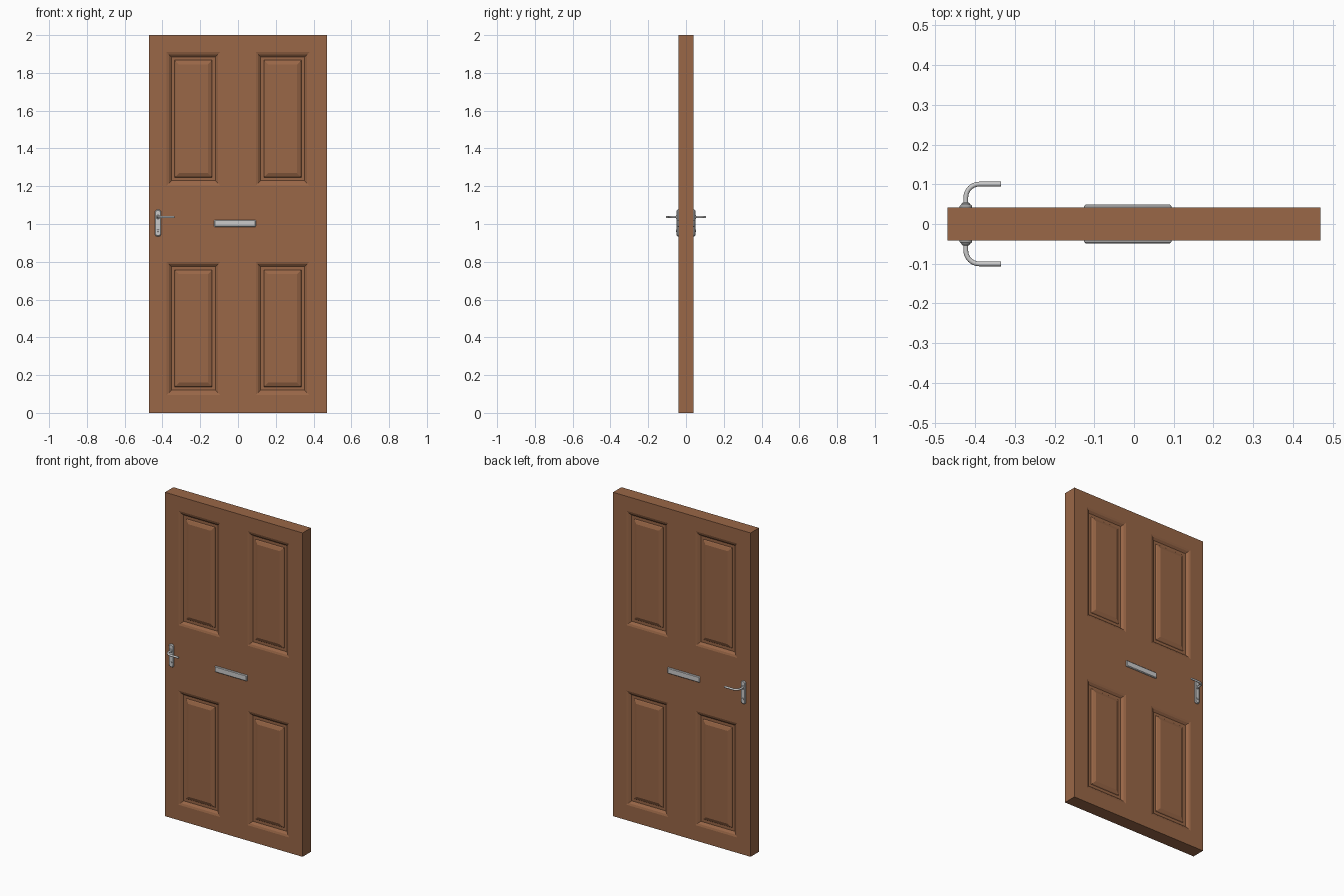
import bpy, bmesh
from math import sin, cos, pi, radians

if "Cube" in bpy.data.objects:
    bpy.data.objects.remove(bpy.data.objects["Cube"])

T = 0.041  # half thickness of the slab

wood = bpy.data.materials.new("brown_wood")
wood.diffuse_color = (0.32, 0.135, 0.063, 1)
wood.use_nodes = True
wood.node_tree.nodes["Principled BSDF"].inputs["Base Color"].default_value = wood.diffuse_color


def finish(name, bm, mat=None, smooth=True):
    """Turn a front-half bmesh into an object mirrored to the back."""
    bmesh.ops.recalc_face_normals(bm, faces=bm.faces)
    mesh = bpy.data.meshes.new(name)
    bm.to_mesh(mesh)
    bm.free()
    ob = bpy.data.objects.new(name, mesh)
    bpy.context.collection.objects.link(ob)
    if mat:
        mesh.materials.append(mat)
    if smooth:
        bpy.ops.object.select_all(action='DESELECT')
        ob.select_set(True)
        bpy.context.view_layer.objects.active = ob
        bpy.ops.object.shade_smooth_by_angle(angle=radians(35))
    mir = ob.modifiers.new("back_copy", 'MIRROR')
    mir.use_axis = (False, True, False)
    return ob


def loft(name, rings):
    """Skin a list of equal-length rings and cap both ends."""
    bm = bmesh.new()
    loops = [[bm.verts.new(p) for p in ring] for ring in rings]
    n = len(loops[0])
    for a, b in zip(loops, loops[1:]):
        for i in range(n):
            j = (i + 1) % n
            bm.faces.new((a[i], a[j], b[j], b[i]))
    bm.faces.new(loops[0])
    bm.faces.new(loops[-1])
    return finish(name, bm)


def rounded(cx, cz, hx, hz, r, y, n=6):
    """Rounded rectangle in the x-z plane at depth y."""
    pts = []
    for k, (sx, sz) in enumerate([(1, 1), (-1, 1), (-1, -1), (1, -1)]):
        for i in range(n + 1):
            a = (k + i / n) * pi / 2
            pts.append((cx + sx * (hx - r) + r * cos(a), y,
                        cz + sz * (hz - r) + r * sin(a)))
    return pts


def circle(cx, cz, r, y, n=20):
    return [(cx + r * cos(2 * pi * i / n), y, cz + r * sin(2 * pi * i / n)) for i in range(n)]


# Door slab: front grid with four moulded panels, side walls back to y = 0
xs = [-0.47, -0.378, -0.094, 0.094, 0.378, 0.47]
zs = [0, 0.095, 0.80, 1.204, 1.91, 2]
bm = bmesh.new()
grid = [[bm.verts.new((x, -T, z)) for x in xs] for z in zs]
panels = []
for j in range(5):
    for i in range(5):
        f = bm.faces.new((grid[j][i], grid[j][i + 1], grid[j + 1][i + 1], grid[j + 1][i]))
        if i in (1, 3) and j in (1, 3):
            panels.append(f)
bm.normal_update()
# Cove down, flat channel, then the raised field
for width, depth in [(0.012, -0.004), (0.013, -0.011), (0.018, 0), (0.004, 0.005), (0.019, 0.008)]:
    bmesh.ops.inset_individual(bm, faces=panels, thickness=width, depth=depth, use_even_offset=True)
    bm.normal_update()
rim = [e for e in bm.edges if e.is_boundary]
new = bmesh.ops.extrude_edge_only(bm, edges=rim)["geom"]
for v in new:
    if isinstance(v, bmesh.types.BMVert):
        v.co.y = 0
finish("door_slab", bm, wood, smooth=False)

# Letter plate
cx, cz = -0.016, 1.003
loft("letter_plate", [rounded(cx, cz, 0.110, 0.0185, 0.004, -T + 0.003, 3),
                      rounded(cx, cz, 0.110, 0.0185, 0.004, -T - 0.004, 3),
                      rounded(cx, cz, 0.106, 0.0145, 0.003, -T - 0.008, 3)])

# Handle backplate
hx, hz = -0.4235, 1.037
loft("handle_backplate", [rounded(hx, 1.005, 0.016, 0.071, 0.013, -T + 0.003),
                          rounded(hx, 1.005, 0.016, 0.071, 0.013, -T - 0.004),
                          rounded(hx, 1.005, 0.012, 0.067, 0.010, -T - 0.008)])

# Collar behind the lever, and the lock barrel
loft("handle_collar", [circle(hx, hz, 0.011, -T - 0.005), circle(hx, hz, 0.011, -T - 0.010),
                       circle(hx, hz, 0.008, -T - 0.013)])
loft("lock_barrel", [circle(hx, 0.965, 0.007, -T - 0.005), circle(hx, 0.965, 0.006, -T - 0.011)])

# Lever: a tube out from the door, round a bend, then along x
R, r, reach = 0.034, 0.006, -0.1005
path = [(hx, -T - 0.008, 0)]
path += [(hx + R - R * cos(a), reach + R - R * sin(a), a)
         for a in (pi / 2 * i / 10 for i in range(11))]
path += [(-0.335, reach, pi / 2)]
rings = []
for px, py, a in path:
    ring = []
    for i in range(16):
        t = 2 * pi * i / 16
        ring.append((px - r * cos(t) * cos(a), py - r * cos(t) * sin(a), hz + r * sin(t)))
    rings.append(ring)
loft("lever_handle", rings)
